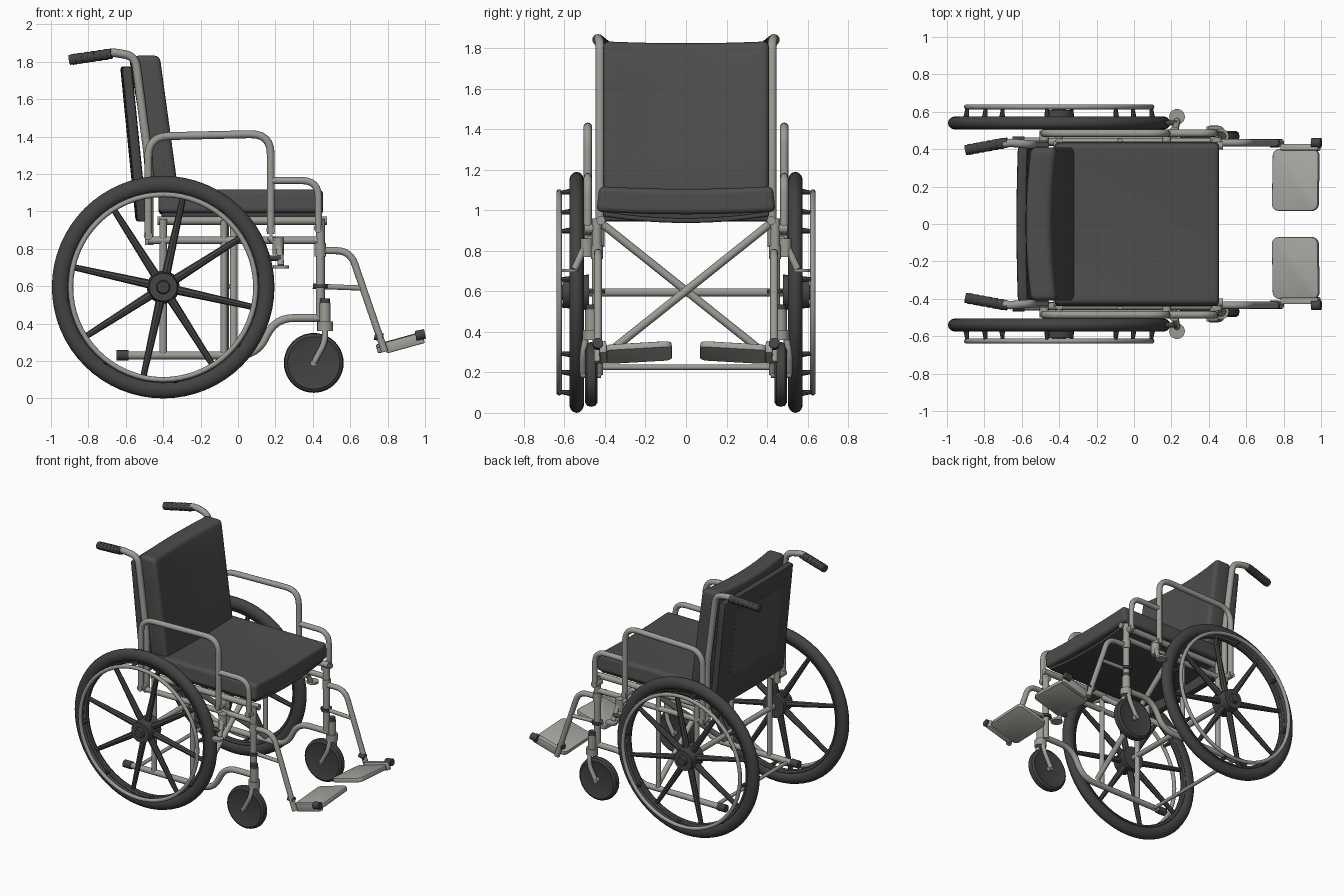
import bpy, bmesh, math
from mathutils import Vector, Matrix

cube = bpy.data.objects.get("Cube")
if cube:
    bpy.data.objects.remove(cube, do_unlink=True)


def material(name, r, g, b):
    m = bpy.data.materials.new(name)
    m.use_nodes = True
    m.diffuse_color = (r, g, b, 1)
    m.node_tree.nodes["Principled BSDF"].inputs["Base Color"].default_value = (r, g, b, 1)
    return m


METAL = material("grey metal", .34, .33, .30)
PLATE = material("pale plate", .38, .375, .35)
RUBBER = material("black rubber", .055, .055, .055)
FABRIC = material("charcoal fabric", .075, .075, .075)
DARK = material("dark fittings", .06, .06, .06)


def finish(ob, mat, angle=40):
    ob.data.materials.clear()
    ob.data.materials.append(mat)
    bpy.ops.object.select_all(action='DESELECT')
    ob.select_set(True)
    bpy.context.view_layer.objects.active = ob
    bpy.ops.object.shade_smooth_by_angle(angle=math.radians(angle))
    return ob


def from_bmesh(name, bm, mat):
    bmesh.ops.recalc_face_normals(bm, faces=bm.faces)
    me = bpy.data.meshes.new(name)
    bm.to_mesh(me)
    bm.free()
    ob = bpy.data.objects.new(name, me)
    bpy.context.collection.objects.link(ob)
    return finish(ob, mat)


def rod(name, a, b, r, mat, r2=None, sides=16):
    """Straight round bar from a to b, optionally tapered."""
    a, b = Vector(a), Vector(b)
    d = b - a
    bm = bmesh.new()
    turn = d.to_track_quat('Z', 'Y').to_matrix().to_4x4()
    bmesh.ops.create_cone(bm, cap_ends=True, segments=sides, radius1=r, radius2=r if r2 is None else r2,
                          depth=d.length, matrix=Matrix.Translation((a + b) / 2) @ turn)
    return from_bmesh(name, bm, mat)


def tube(name, points, r, mat, bend=.08):
    """Round tube along a path with rounded corners."""
    pts = [Vector(p) for p in points]
    path = [pts[0]]
    for p, c, n in zip(pts, pts[1:], pts[2:]):
        k = min(bend, (p - c).length * .48, (n - c).length * .48)
        a, b = c + (p - c).normalized() * k, c + (n - c).normalized() * k
        for i in range(7):
            t = i / 6
            path.append(a * (1 - t) ** 2 + c * 2 * t * (1 - t) + b * t * t)
    path.append(pts[-1])
    cu = bpy.data.curves.new(name, 'CURVE')
    cu.dimensions = '3D'
    cu.bevel_depth, cu.bevel_resolution, cu.use_fill_caps = r, 3, True
    sp = cu.splines.new('POLY')
    sp.points.add(len(path) - 1)
    for q, v in zip(sp.points, path):
        q.co = (*v, 1)
    ob = bpy.data.objects.new(name, cu)
    bpy.context.collection.objects.link(ob)
    bpy.ops.object.select_all(action='DESELECT')
    ob.select_set(True)
    bpy.context.view_layer.objects.active = ob
    bpy.ops.object.convert(target='MESH')
    return finish(bpy.context.view_layer.objects.active, mat)


def lathe(name, profile, center, mat, steps=64):
    """Spin a closed (radius, y) profile about the y axis through center."""
    bm = bmesh.new()
    vs = [bm.verts.new((r, y, 0)) for r, y in profile]
    es = [bm.edges.new((vs[i - 1], vs[i])) for i in range(len(vs))]
    bmesh.ops.spin(bm, geom=vs + es, cent=(0, 0, 0), axis=(0, 1, 0), angle=math.tau, steps=steps)
    bmesh.ops.remove_doubles(bm, verts=bm.verts, dist=1e-4)
    bmesh.ops.translate(bm, verts=bm.verts, vec=center)
    return from_bmesh(name, bm, mat)


def oval(major, rr, ry, n=14):
    return [(major + rr * math.cos(math.tau * i / n), ry * math.sin(math.tau * i / n)) for i in range(n)]


def pad(name, size, bevel, mat, shape, segments=4):
    """Rounded box whose points are moved by a shape rule."""
    bm = bmesh.new()
    bmesh.ops.create_cube(bm, size=1, matrix=Matrix.Diagonal((*size, 1)))
    bmesh.ops.bevel(bm, geom=bm.edges[:], offset=bevel, segments=segments, profile=.5, affect='EDGES')
    for axis, cuts in ((1, 14), (2, 4)):
        normal = Vector((0, axis == 1, axis == 2))
        for i in range(1, cuts):
            bmesh.ops.bisect_plane(bm, geom=bm.verts[:] + bm.edges[:] + bm.faces[:],
                                   plane_co=normal * size[axis] * (i / cuts - .5), plane_no=normal)
    for v in bm.verts:
        v.co = shape(v.co)
    return from_bmesh(name, bm, mat)


def dip(y):
    return max(0, 1 - (y / .42) ** 2)


# Upholstery
pad("seat_cushion", (.88, .87, .125), .025, FABRIC,
    lambda c: Vector((c.x + .015, c.y * (1 - .25 * c.z), c.z + 1.055 - .012 * dip(c.y))))
pad("seat_sling", (.84, .82, .025), .008, DARK,
    lambda c: Vector((c.x + .01, c.y, c.z + .985 - .035 * dip(c.y))), 2)
pad("back_cushion", (.14, .82, .74), .03, FABRIC,
    lambda c: Vector((c.x - .435 - .13 * c.z - .03 * dip(c.y) * (.5 + c.z / .74), c.y,
                      c.z + 1.465 - .01 * dip(c.y))))
pad("back_panel", (.055, .83, .83), .015, DARK,
    lambda c: Vector((c.x - .553 - .1 * c.z - .008 * dip(c.y), c.y, c.z + 1.36)), 2)
pad("back_pocket", (.008, .56, .5), .003, FABRIC,
    lambda c: Vector((c.x - .581 - .1 * c.z - .008 * dip(c.y), c.y, c.z + 1.4)), 1)

# Centre frame: axle, tie bar and folding cross
rod("axle_bar", (-.4, -.5, .595), (-.4, .5, .595), .02, METAL)
rod("rear_tie_bar", (-.55, -.43, .225), (-.55, .43, .225), .013, METAL)
for s, side in ((1, "left"), (-1, "right")):
    x = -.045 + .022 * s
    rod(side + "_cross_brace", (x, .41 * s, .93), (x, -.43 * s, .26), .02, METAL)
rod("cross_pivot", (-.08, 0, .6), (-.01, 0, .6), .012, METAL)

HUB = Vector((-.4, 0, .595))
for s, side in ((1, "left"), (-1, "right")):
    def at(x, y, z):
        return Vector((x, y * s, z))

    def way(y, *xz):
        return [at(x, y, z) for x, z in xz]

    def n(part):
        return side + "_" + part

    # Large wheel
    c = at(HUB.x, .54, HUB.z)
    lathe(n("tire"), oval(.549, .046, .037), c, RUBBER)
    lathe(n("wheel_rim"), oval(.508, .022, .022, 8), c, DARK)
    rim = at(HUB.x, .626, HUB.z)
    lathe(n("hand_rim"), oval(.495, .014, .014, 10), rim, METAL)
    for i in range(8):
        a = math.radians(32.5 + 45 * i)
        d = Vector((math.cos(a), 0, math.sin(a)))
        rod(n("spoke"), c + d * .06, c + d * .5, .024, DARK, .016, 8)
        a += math.radians(20)
        d = Vector((math.cos(a), 0, math.sin(a)))
        rod(n("rim_tab"), c + d * .505, rim + d * .495, .018, DARK, .009, 8)
    rod(n("hub"), at(-.4, .48, .595), at(-.4, .61, .595), .088, DARK, .075, 32)
    rod(n("hub_cap"), at(-.4, .6, .595), at(-.4, .63, .595), .04, RUBBER, .032, 24)

    # Caster wheel and fork
    lathe(n("caster_wheel"), [(0, -.02), (.11, -.022), (.14, -.03), (.155, -.02), (.16, 0),
                              (.155, .02), (.14, .03), (.11, .022), (0, .02)],
          at(.405, .468, .19), RUBBER, 40)
    for o in (-.042, .042):
        tube(n("fork_arm"), [at(.465, .468 + o * .5, .39), at(.465, .468 + o, .3), at(.405, .468 + o, .19)],
             .016, METAL, .05)
    rod(n("caster_axle"), at(.405, .42, .19), at(.405, .52, .19), .018, METAL)
    rod(n("fork_crown"), at(.465, .468, .36), at(.465, .468, .41), .042, METAL)
    rod(n("caster_stem"), at(.465, .468, .39), at(.465, .468, .51), .03, METAL)
    rod(n("stem_cap"), at(.465, .468, .5), at(.465, .468, .535), .026, DARK)

    # Side frame
    tube(n("lower_rail"), way(.44, (-.6, .23), (.1, .23), (.2, .43), (.45, .43)), .022, METAL, .1)
    rod(n("rail_tip"), at(-.65, .44, .23), at(-.585, .44, .23), .028, RUBBER)
    rod(n("middle_rail"), at(-.48, .44, .845), at(.44, .44, .845), .02, METAL)
    rod(n("seat_rail"), at(-.43, .42, .95), at(.46, .42, .95), .022, METAL)
    rod(n("rear_post"), at(-.4, .44, .23), at(-.4, .44, .96), .02, METAL)
    rod(n("middle_post"), at(-.075, .44, .23), at(-.075, .44, .95), .018, METAL)
    rod(n("front_post"), at(.44, .44, .42), at(.44, .44, .96), .024, METAL)
    rod(n("post_collar"), at(.44, .44, .76), at(.44, .44, .83), .03, METAL)
    rod(n("rail_knob"), at(.45, .42, .95), at(.475, .42, .95), .022, METAL)

    # Back post and push handle
    tube(n("back_post"), way(.425, (-.475, .82), (-.475, 1.25), (-.55, 1.83))
         + [at(-.67, .435, 1.85), at(-.72, .425, 1.84)], .023, METAL, .09)
    grip = [at(-.675, .436, 1.843), at(-.9, .395, 1.81)]
    rod(n("grip"), *grip, .027, RUBBER)
    for i in range(6):
        p, q = grip[0].lerp(grip[1], .1 + .15 * i), grip[0].lerp(grip[1], .19 + .15 * i)
        rod(n("grip_ring"), p, q, .029, RUBBER)

    # Arm rest and front guard loop
    tube(n("arm_rest"), way(.485, (-.48, .86), (-.48, 1.4), (.175, 1.415), (.175, .88)), .021, METAL, .11)
    tube(n("front_guard"), way(.485, (.175, 1.165), (.43, 1.165), (.43, .9)), .02, METAL, .09)
    for x, z in ((-.48, .87), (.175, .9), (.43, .91)):
        rod(n("arm_socket"), at(x, .42, z), at(x, .5, z), .024, METAL)

    # Wheel brake
    tube(n("brake_arm"), [at(.17, .47, .86), at(.22, .5, .82), at(.23, .55, .71)], .018, METAL, .04)
    rod(n("brake_mount"), at(.215, .49, .77), at(.215, .49, .86), .03, METAL)
    rod(n("brake_pad"), at(.23, .573, .695), at(.23, .573, .71), .042, METAL, sides=24)
    rod(n("brake_stop"), at(.15, .54, .75), at(.23, .54, .75), .014, DARK)

    # Leg rest and foot plate
    tube(n("leg_rest"), way(.435, (.44, .79), (.6, .79), (.785, .25)), .02, METAL, .1)
    rod(n("leg_brace"), at(.4, .435, .6), at(.665, .435, .59), .014, METAL)
    rod(n("brace_clamp"), at(.44, .44, .59), at(.44, .44, .61), .04, DARK)
    rod(n("hinge_end"), at(.95, .435, .335), at(1, .435, .345), .026, DARK)
    rod(n("hinge_pin"), at(.73, .43, .335), at(.775, .43, .325), .022, DARK)
    tilt = Matrix.Rotation(-.27, 4, 'Y') @ Matrix.Rotation(-.06 * s, 4, 'X')
    for part, size, place, corner in (("foot_plate", (.255, .33, .032), (.865, .235, .298), .035),
                                      ("plate_hinge", (.21, .035, .06), (.89, .41, .298), .008)):
        bm = bmesh.new()
        bmesh.ops.create_cube(bm, size=1, matrix=Matrix.Diagonal((*size, 1)))
        upright = [e for e in bm.edges if abs(e.verts[0].co.z - e.verts[1].co.z) > .01]
        bmesh.ops.bevel(bm, geom=upright, offset=corner, segments=4, profile=.5, affect='EDGES')
        bmesh.ops.bevel(bm, geom=[e for e in bm.edges if e.calc_face_angle(0) > 1], offset=.006,
                        segments=2, profile=.5, affect='EDGES')
        bmesh.ops.transform(bm, verts=bm.verts, matrix=Matrix.Translation(at(*place)) @ tilt)
        from_bmesh(n(part), bm, PLATE)
